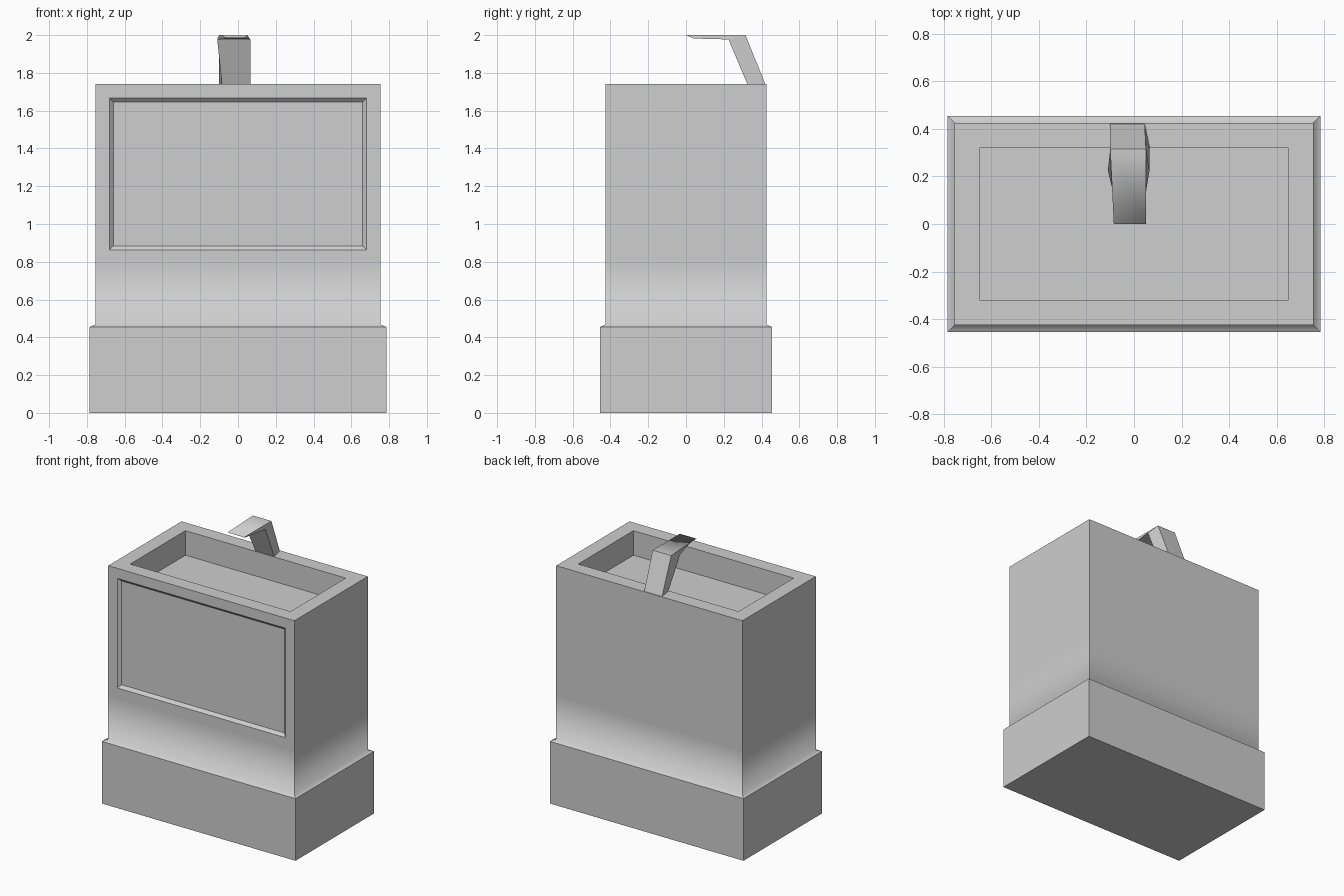
import bpy
import bmesh

cube = bpy.data.objects.get("Cube")
if cube:
    bpy.data.objects.remove(cube, do_unlink=True)

stone = bpy.data.materials.new("light_grey")
stone.use_nodes = True
GREY = (0.62, 0.62, 0.62, 1)
stone.diffuse_color = GREY
stone.node_tree.nodes["Principled BSDF"].inputs["Base Color"].default_value = GREY


def loft(bm, rings):
    """Bridge four-point rings, cap both ends; returns one list of faces per span."""
    loops = [[bm.verts.new(p) for p in ring] for ring in rings]
    spans = []
    for a, b in zip(loops, loops[1:]):
        spans.append([bm.faces.new((a[i], a[(i + 1) % 4], b[(i + 1) % 4], b[i]))
                      for i in range(4)])
    bm.faces.new(loops[0][::-1])
    bm.faces.new(loops[-1])
    return spans


def soften(edges):
    """Smooth only across the given edges, keeping all other edges sharp."""
    for e in edges:
        for f in e.link_faces:
            f.smooth = True
    for e in edges:
        for f in e.link_faces:
            for other in f.edges:
                if other not in edges:
                    other.smooth = False


def finish(bm, name):
    bmesh.ops.recalc_face_normals(bm, faces=bm.faces)
    mesh = bpy.data.meshes.new(name)
    bm.to_mesh(mesh)
    bm.free()
    mesh.materials.append(stone)
    obj = bpy.data.objects.new(name, mesh)
    bpy.context.collection.objects.link(obj)
    return obj


def rect(hx, hy, z):
    return [(-hx, -hy, z), (hx, -hy, z), (hx, hy, z), (-hx, hy, z)]


# Basin: plinth, sloped ledge, walls, rim and sunken floor
bm = bmesh.new()
spans = loft(bm, [
    rect(0.785, 0.455, 0), rect(0.785, 0.455, 0.455),
    rect(0.755, 0.425, 0.468), rect(0.755, 0.425, 0.79),
    rect(0.755, 0.425, 1.74), rect(0.65, 0.32, 1.74), rect(0.65, 0.32, 1.56)])
bm.normal_update()
# Ledge flows softly into the lower walls
soften([e for f in spans[1] for e in f.edges if e in {x for g in spans[2] for x in g.edges}])
# Recessed front panel with slanted border
front = [spans[3][0]]
bmesh.ops.inset_individual(bm, faces=front, thickness=0.104)
bmesh.ops.inset_individual(bm, faces=front, thickness=0.03, depth=-0.02)
finish(bm, "basin")

# Spout: leaning stem, then a flat lip reaching forward
bm = bmesh.new()


def section(back, front):
    """Each end is (left x, right x, y, z)."""
    (a, b, y, z), (c, d, v, w) = back, front
    return [(a, y, z), (b, y, z), (d, v, w), (c, v, w)]


spans = loft(bm, [
    section((-0.10, 0.045, 0.42, 1.74), (-0.085, 0.065, 0.325, 1.74)),
    section((-0.10, 0.05, 0.315, 2.0), (-0.11, 0.065, 0.225, 1.977)),
    section((-0.085, 0.05, 0, 2.0), (-0.065, 0.035, 0.04, 1.982))])
# Top of the lip rolls over its tip
top = spans[1][0]
tip = [e for e in top.edges if all(v.co.y < 0.01 for v in e.verts)]
soften(tip)
finish(bm, "spout")
